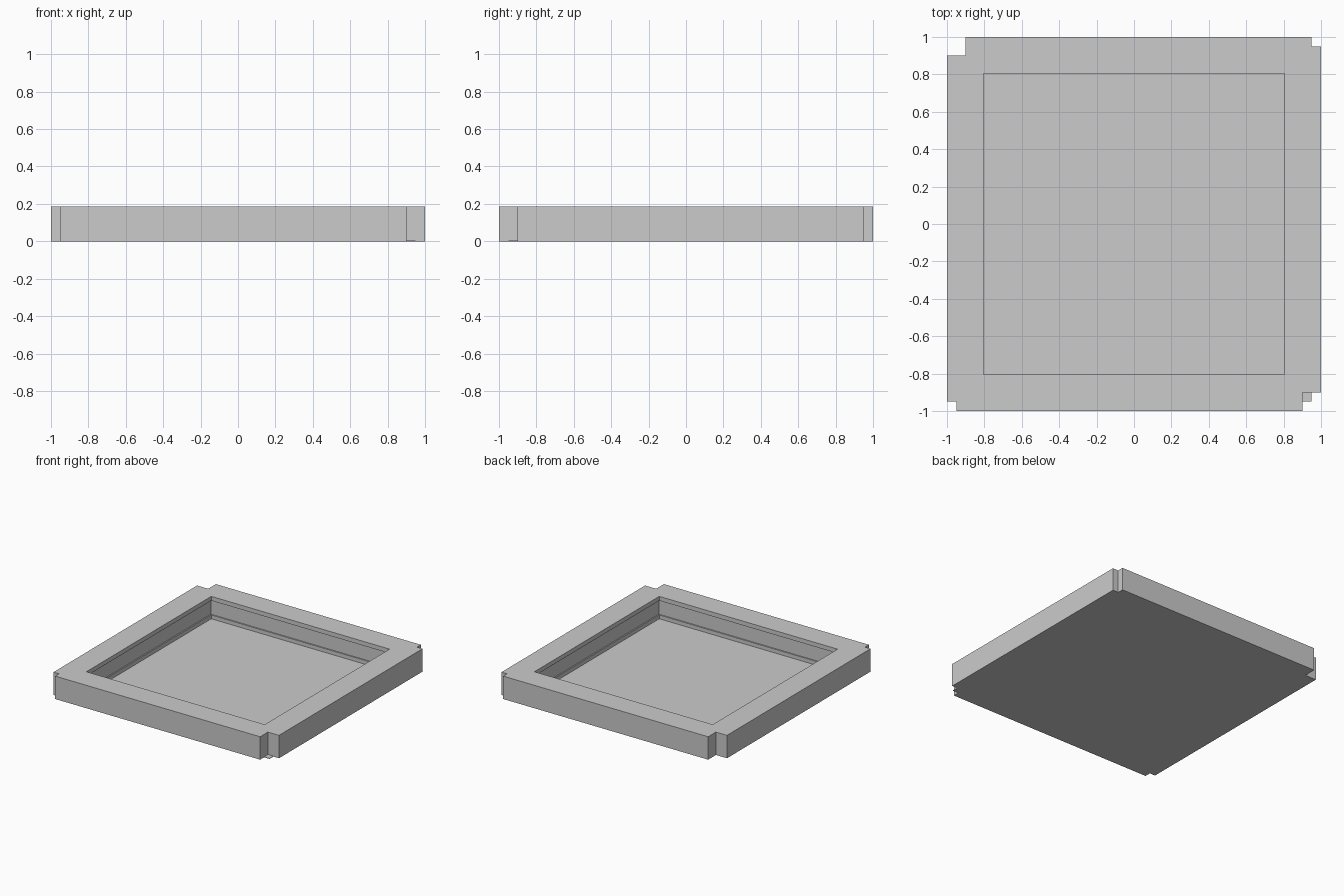
import bpy, bmesh

cube = bpy.data.objects.get("Cube")
if cube:
    bpy.data.objects.remove(cube, do_unlink=True)

HEIGHT = 0.187
INNER = 0.805
PLATE = 0.004

grey = bpy.data.materials.new("light_grey")
grey.use_nodes = True
COLOUR = (0.6, 0.6, 0.6, 1)
grey.diffuse_color = COLOUR
grey.node_tree.nodes["Principled BSDF"].inputs["Base Color"].default_value = COLOUR


def finish(name, bm):
    mesh = bpy.data.meshes.new(name)
    bmesh.ops.recalc_face_normals(bm, faces=bm.faces)
    bm.to_mesh(mesh)
    bm.free()
    mesh.materials.append(grey)
    obj = bpy.data.objects.new(name, mesh)
    bpy.context.collection.objects.link(obj)
    return obj


def prism(name, outline, bottom, top):
    """Solid with the given outline between two heights."""
    bm = bmesh.new()
    face = bm.faces.new([bm.verts.new((x, y, bottom)) for x, y in outline])
    grown = bmesh.ops.extrude_face_region(bm, geom=[face])["geom"]
    verts = [v for v in grown if isinstance(v, bmesh.types.BMVert)]
    bmesh.ops.translate(bm, verts=verts, vec=(0, 0, top - bottom))
    return finish(name, bm)


def square(r):
    return [(-r, -r), (r, -r), (r, r), (-r, r)]


def notched_outline(big):
    """Square with a step cut from each corner, anticlockwise from front left."""
    points = []
    for sx, sy, n in ((-1, -1, 0.05), (1, -1, big), (1, 1, 0.05), (-1, 1, 0.1)):
        step = [(sx, sy * (1 - n)), (sx * (1 - n), sy * (1 - n)), (sx * (1 - n), sy)]
        points += step if sx == sy else step[::-1]
    return points


def cut(target, name, radius, bottom, top):
    cutter = prism(name, square(radius), bottom, top)
    cutter.hide_render = True
    cutter.hide_set(True)
    cutter.display_type = 'WIRE'
    mod = target.modifiers.new(name, 'BOOLEAN')
    mod.object = cutter
    mod.operation = 'DIFFERENCE'
    mod.solver = 'EXACT'
    bpy.context.view_layer.objects.active = target
    bpy.ops.object.modifier_apply(modifier=name)
    bpy.data.objects.remove(cutter, do_unlink=True)


# Surrounding frame with an opening and a shallow groove around its inner walls
frame = prism("frame", notched_outline(0.1), 0, HEIGHT)
cut(frame, "opening_cutter", INNER, -0.1, HEIGHT + 0.1)
cut(frame, "groove_cutter", INNER + 0.01, 0.035, 0.152)

# Thin floor closing the opening
prism("floor", square(INNER), 0, PLATE)

# Small tab of the floor left inside the front corner notch
tab = [(0.9, -0.95), (0.95, -0.95), (0.95, -0.9), (0.9, -0.9)]
prism("corner_tab", tab, 0, PLATE)
